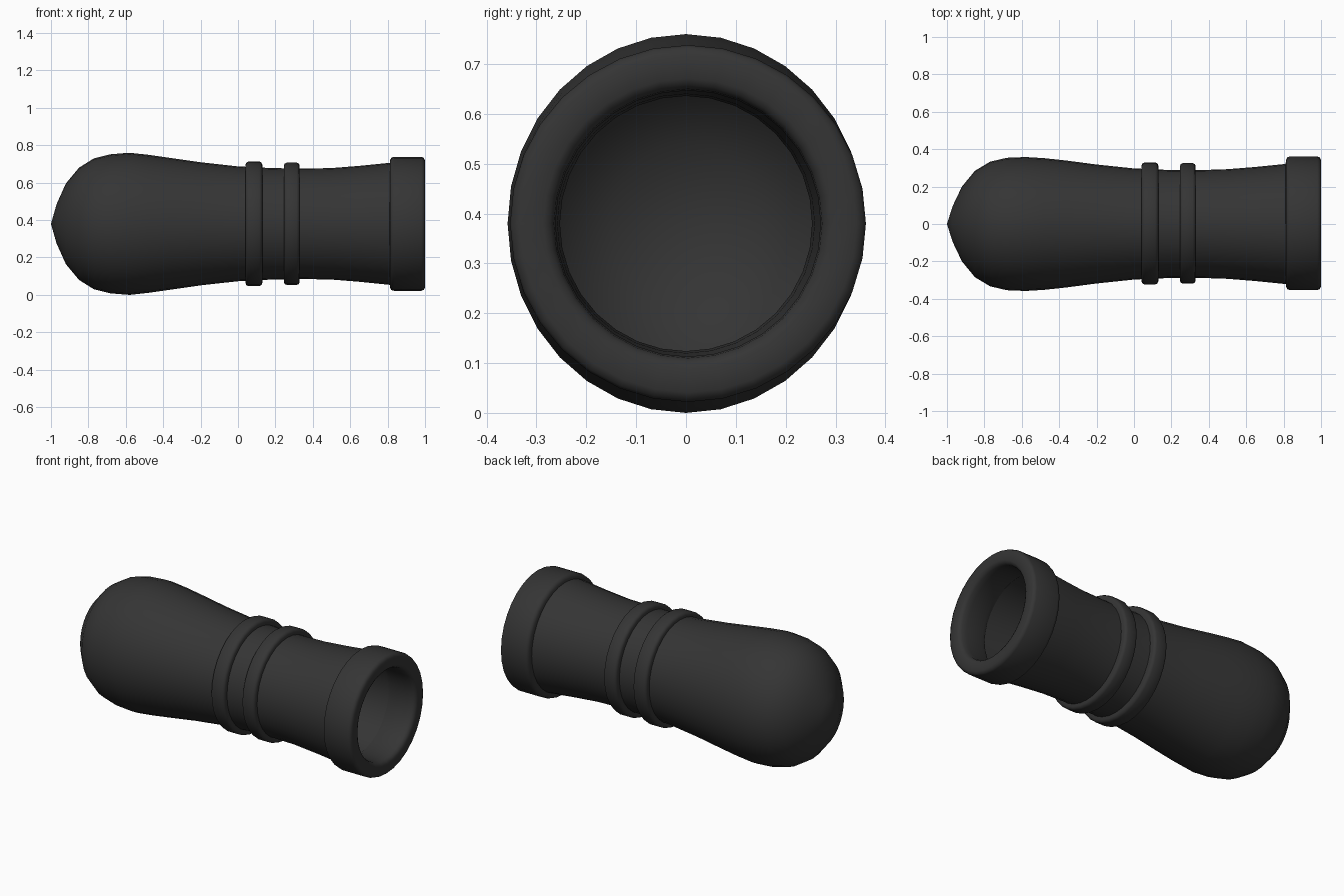
import bpy, bmesh, math

if "Cube" in bpy.data.objects:
    bpy.data.objects.remove(bpy.data.objects["Cube"])

SIDES = 32
CZ = 0.38

mat = bpy.data.materials.new("dark_iron")
mat.diffuse_color = (0.035, 0.035, 0.035, 1)
mat.use_nodes = True
mat.node_tree.nodes["Principled BSDF"].inputs["Base Color"].default_value = mat.diffuse_color


def lathe(name, profile, closed=False, cy=0.0, angle=40):
    """Spin (x, radius_y, radius_z) points around the x axis."""
    bm = bmesh.new()
    rings = []
    for x, ry, rz in profile:
        if ry == 0:
            rings.append([bm.verts.new((x, cy, CZ))] * SIDES)
        else:
            rings.append([bm.verts.new((x, cy + ry * math.sin(a), CZ + rz * math.cos(a)))
                          for a in (2 * math.pi * i / SIDES for i in range(SIDES))])
    pairs = list(zip(rings, rings[1:]))
    if closed:
        pairs.append((rings[-1], rings[0]))
    for a, b in pairs:
        for i in range(SIDES):
            j = (i + 1) % SIDES
            loop = list(dict.fromkeys((a[i], a[j], b[j], b[i])))
            bm.faces.new(loop)
    bmesh.ops.recalc_face_normals(bm, faces=bm.faces)
    me = bpy.data.meshes.new(name)
    bm.to_mesh(me)
    bm.free()
    ob = bpy.data.objects.new(name, me)
    bpy.context.collection.objects.link(ob)
    me.materials.append(mat)
    bpy.ops.object.select_all(action='DESELECT')
    ob.select_set(True)
    bpy.context.view_layer.objects.active = ob
    bpy.ops.object.shade_smooth_by_angle(angle=math.radians(angle))
    return ob


# Barrel shell: outer wall from breech tip to muzzle, then the inner wall back
outer = [(-1, 0, 0), (-0.97, 0.095, 0.105), (-0.92, 0.2, 0.216), (-0.85, 0.285, 0.3),
         (-0.77, 0.333, 0.35), (-0.68, 0.354, 0.372), (-0.58, 0.358, 0.38),
         (-0.48, 0.352, 0.369), (-0.36, 0.339, 0.352), (-0.2, 0.318, 0.329),
         (0, 0.297, 0.307), (0.18, 0.289, 0.298), (0.35, 0.288, 0.295),
         (0.5, 0.293, 0.298), (0.65, 0.305, 0.31), (0.83, 0.323, 0.328), (0.97, 0.33, 0.335)]
inner = [(0.97, 0.285, 0.288), (0.83, 0.279, 0.282), (0.65, 0.267, 0.27),
         (0.5, 0.258, 0.26), (0.35, 0.253, 0.256), (0.18, 0.255, 0.26),
         (0, 0.262, 0.27), (-0.2, 0.282, 0.292), (-0.36, 0.302, 0.314),
         (-0.58, 0.321, 0.34), (-0.68, 0.316, 0.333), (-0.77, 0.295, 0.31),
         (-0.85, 0.248, 0.263), (-0.92, 0.15, 0.16), (-0.96, 0, 0)]
lathe("barrel", outer + inner)


# Raised bands around the middle
def band(name, x0, x1, r_in, ry, rz):
    b = 0.016
    pts = [(x0, r_in, r_in), (x0, ry - b, rz - b), (x0 + 0.005, ry - 0.005, rz - 0.005),
           (x0 + b, ry, rz)]
    pts += [(x0 + x1 - x, p, q) for x, p, q in reversed(pts)]
    lathe(name, pts, closed=True, cy=0.003, angle=50)


band("rear_band", 0.04, 0.13, 0.275, 0.326, 0.333)
band("front_band", 0.245, 0.33, 0.275, 0.322, 0.327)

# Muzzle rim with rounded edges
rim = [(0.81, 0.30), (0.812, 0.338), (0.82, 0.353), (0.835, 0.357), (0.98, 0.357),
       (0.993, 0.352), (1.0, 0.338), (1.0, 0.29), (0.993, 0.277), (0.98, 0.269),
       (0.95, 0.266), (0.84, 0.266), (0.815, 0.275)]
lathe("muzzle_rim", [(x, r, r + 0.001) for x, r in rim], closed=True, cy=0.004, angle=50)
